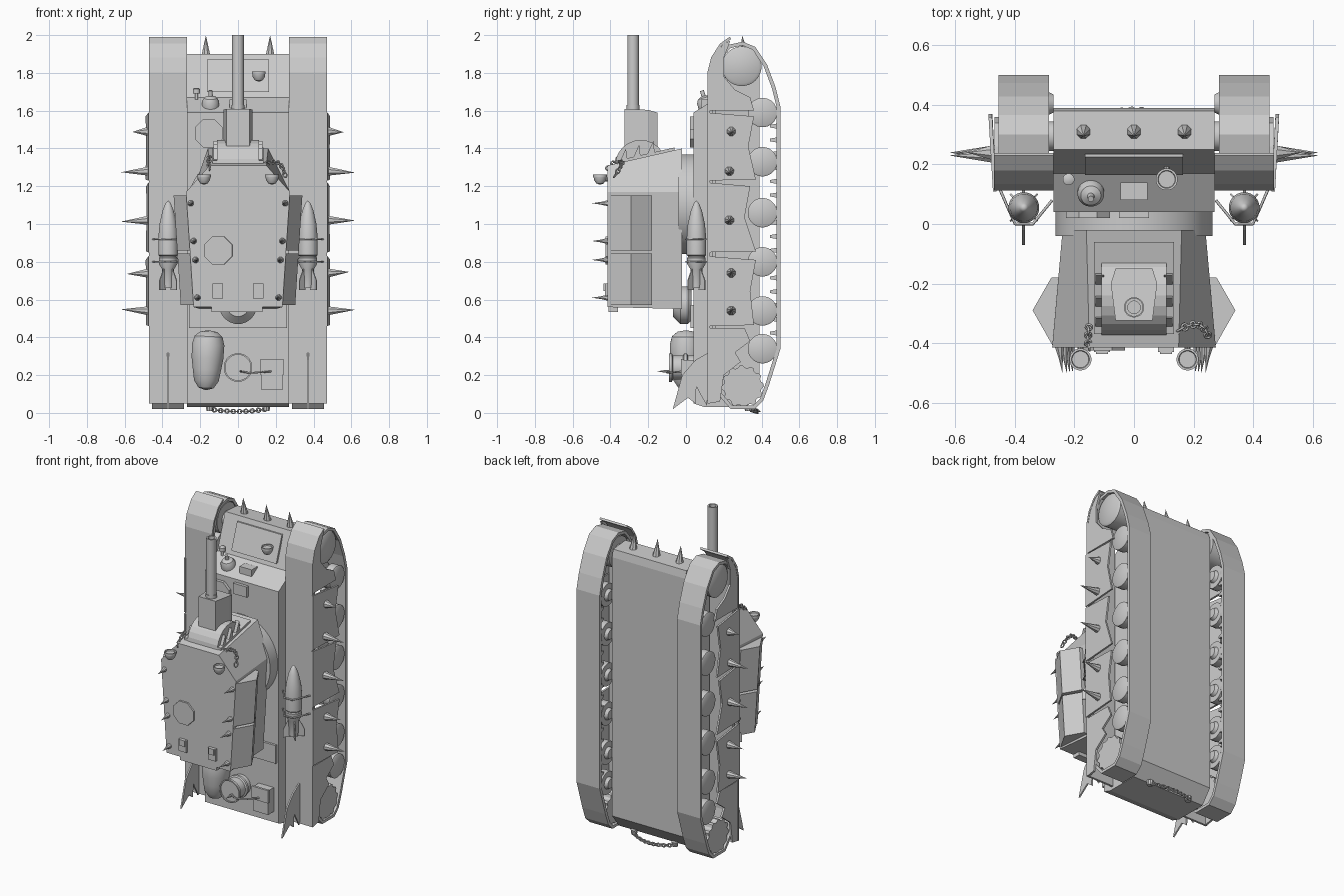
import bpy, bmesh, math, random
from mathutils import Vector as V

if "Cube" in bpy.data.objects:
    bpy.data.objects.remove(bpy.data.objects["Cube"])
random.seed(4)

def loft(name, rings, mirror=False, smooth=False):
    """Skin a list of equal-length point rings and cap both ends."""
    bm = bmesh.new()
    vs = [[bm.verts.new(p) for p in r] for r in rings]
    n = len(rings[0])
    for a, b in zip(vs, vs[1:]):
        for i in range(n):
            j = (i + 1) % n
            bm.faces.new((a[i], a[j], b[j], b[i]))
    bm.faces.new(vs[0])
    bm.faces.new(vs[-1])
    bmesh.ops.remove_doubles(bm, verts=bm.verts[:], dist=1e-5)
    bmesh.ops.recalc_face_normals(bm, faces=bm.faces[:])
    me = bpy.data.meshes.new(name)
    bm.to_mesh(me)
    bm.free()
    if smooth:
        me.shade_smooth()
        me.set_sharp_from_angle(angle=math.radians(35))
    ob = bpy.data.objects.new(name, me)
    bpy.context.collection.objects.link(ob)
    if mirror:
        ob.modifiers.new("mirror", 'MIRROR').use_mirror_merge = False
    return ob

def slab(name, yz, x0, x1, mirror=False):
    return loft(name, [[(x, y, z) for y, z in yz] for x in (x0, x1)], mirror)

def box(name, x, y, z, mirror=False):
    return slab(name, [(y[0], z[0]), (y[1], z[0]), (y[1], z[1]), (y[0], z[1])], *x, mirror)

def lathe(name, p, d, prof, n=24, mirror=False):
    """Revolve (radius, height) pairs about direction d from p."""
    q = V(d).to_track_quat('Z', 'Y')
    ring = lambda r, h: [V(p) + q @ V((r * math.cos(t), r * math.sin(t), h))
                         for t in [(i + .5) * math.tau / n for i in range(n)]]
    return loft(name, [ring(r, h) for r, h in prof], mirror, n > 8)

def strip(name, yz, x0, x1, closed, t):
    """Bent plate following a side-view path, mirrored to both sides."""
    n = len(yz)
    me = bpy.data.meshes.new(name)
    me.from_pydata([(x, y, z) for y, z in yz for x in (x0, x1)], [],
                   [(2*i, 2*i+1, (2*i+3) % (2*n), (2*i+2) % (2*n)) for i in range(n if closed else n - 1)])
    ob = bpy.data.objects.new(name, me)
    bpy.context.collection.objects.link(ob)
    s = ob.modifiers.new("thick", 'SOLIDIFY')
    s.thickness, s.offset = t, 0
    ob.modifiers.new("mirror", 'MIRROR').use_mirror_merge = False

def wires(name, paths, r, cyclic=False):
    cu = bpy.data.curves.new(name, 'CURVE')
    cu.dimensions, cu.bevel_depth, cu.bevel_resolution = '3D', r, 1
    for path in paths:
        s = cu.splines.new('POLY')
        s.points.add(len(path) - 1)
        for pt, c in zip(s.points, path):
            pt.co = (*c, 1)
        s.use_cyclic_u = cyclic
    ob = bpy.data.objects.new(name, cu)
    bpy.context.collection.objects.link(ob)

def chain(name, a, mid, b, n):
    """Alternating oval links along a quadratic curve."""
    a, mid, b = V(a), V(mid), V(b)
    at = lambda t: a*(1-t)**2 + mid*2*t*(1-t) + b*t*t
    links = []
    for i in range(n):
        p0, p1 = at(i / n), at((i + 1) / n)
        c, d = (p0 + p1) / 2, p1 - p0
        q = d.to_track_quat('X', 'Y' if i % 2 else 'Z')
        L = d.length * .68
        links.append([c + q @ V((L * math.cos(u), .011 * math.sin(u), 0))
                      for u in [k * math.tau / 10 for k in range(10)]])
    wires(name, links, .004, True)

# Hull (the tank stands on its tail: nose up, deck towards -y)
slab("hull", [(.39, .12), (.39, 1.84), (.38, 1.89), (.25, 1.9), (.17, 1.67), (.04, 1.59),
              (.04, .05), (.1, .03), (.32, .03)], -.27, .27)
slab("glacis_plate", [(.235, 1.87), (.225, 1.87), (.165, 1.70), (.19, 1.70)], -.165, .165)
box("deck_step", (-.26, .26), (.025, .05), (.45, .57))
box("vision_block", (-.045, .045), (.08, .14), (1.6, 1.66))
box("deck_plate", (-.05, .05), (.02, .05), (1.5, 1.57))
lathe("driver_hatch", (-.155, .05, 1.48), (0, -1, 0), [(.08, 0), (.08, .03)], 8)
lathe("hull_dome", (-.145, .11, 1.62), (0, -.3, 1), [(.045, 0), (.045, .03), (.034, .05), (.012, .06), (.01, .09), (0, .09)])
lathe("marker_lamp", (-.22, .15, 1.66), (0, 0, 1), [(.008, 0), (.008, .03), (.02, .03), (.02, .055), (.01, .06)], 12)
for x in (-.17, 0, .17):
    lathe("nose_spike", (x, .31, 1.89), (0, -.12, 1), [(.025, 0), (.021, .02), (0, .11)], 8)

# Track belts
outer = [(.5, .34), (.5, 1.62), (.475, 1.72), (.43, 1.84), (.36, 1.93), (.3, 1.955), (.23, 1.94), (.18, 1.88),
         (.15, 1.75), (.15, .25), (.18, .1), (.24, .03), (.36, .03), (.4, .07), (.44, .15)]
strip("track_belt", [(y - .01 if y > .4 else y, z) for y, z in outer], .285, .455, True, .02)
for i in range(18):
    z = .35 + i * .073
    lathe("guide_horn", (.30, .485, z), (0, -1, 0), [(.02, 0), (.01, .04)], 4, True)

# Road wheels, idler and sprocket
for z in (.34, .54, .80, 1.06, 1.33, 1.59):
    lathe("road_wheel", (.29, .405, z), (1, 0, 0), [(.03, -.02), (.04, 0), (.075, 0), (.075, .05), (.04, .055), (.04, .1),
          (.078, .105), (.078, .155), (.07, .16)], 24, True)
lathe("idler_wheel", (.29, .295, 1.835), (1, 0, 0), [(.1, 0), (.105, .15), (.09, .16)], 28, True)
lathe("axle_stub", (.26, .295, 1.835), (1, 0, 0), [(.05, 0), (.05, .05)], 16, True)
teeth = [(.3 + r * math.cos(t), .14 + r * math.sin(t)) for t, r in
         [(i * math.tau / 48, (.112, .112, .1, .1)[i % 4]) for i in range(48)]]
slab("drive_sprocket", teeth, .30, .445, True)

# Fenders, end plates and side skirts
strip("fender", [(.12, .05), (.12, 1.8), (.14, 1.88), (.185, 1.95), (.235, 1.985)], .27, .47, False, .014)
slab("front_skirt", [(.12, 1.6), (.12, 1.81), (.15, 1.89), (.2, 1.955), (.235, 1.97), (.2, 1.88), (.2, 1.78),
                     (.26, 1.71), (.34, 1.67), (.36, 1.6)], .455, .468, True)
slab("rear_skirt", [(.12, .45), (.31, .45), (.34, .38), (.26, .32), (.29, .27), (.2, .2), (.18, .06), (.12, .05)], .455, .468, True)
panels = [(1.59, 1.23, .36, .37), (1.22, .85, .34, .37), (.83, .46, .37, .36)]
for sx in (1, -1):
    for t, b, yt, yb in panels:
        k = random.uniform(0, .012)
        prof = [(.11, b), (.11, t), (yt, t - .02), (yt - .03, (t + b) / 2), (yb, b + .005)]
        loft("side_skirt", [[(sx * (x + (y - .11) * (.05 + k)), y, z) for y, z in prof] for x in (.462, .474)])
    for (y, z), tip in zip([(.24, 1.49), (.23, 1.28), (.23, 1.02), (.24, .74), (.24, .54)], (.56, .62, .62, .59, .62)):
        lathe("side_spike", (sx * .465, y, z), (sx, 0, random.uniform(-.06, .06)),
              [(.028, 0), (.024, .02), (0, tip - .465)], 8)

# Jagged tail blades
slab("tail_blade", [(-.07, .02), (-.045, .11), (-.02, .2), (.05, .28), (.12, .32), (.12, .14), (.11, .04), (.075, .1),
                    (.055, .14), (.05, .05), (.01, .08)], .366, .376, True)

# Rockets carried on the fenders
lathe("rocket", (.37, .055, .66), (0, 0, 1), [(.028, 0), (.032, .1), (.05, .13), (.05, .16), (.046, .165), (.046, .17), (.052, .175),
      (.052, .27), (.046, .34), (.03, .41), (.014, .45), (0, .465)], 20, True)
for a in range(4):
    c, s = math.cos(a * math.pi / 2 + .785), math.sin(a * math.pi / 2 + .785)
    fin = [(.02, .65), (.065, .65), (.065, .7), (.03, .77)]
    loft("rocket_fin", [[(.37 + r * c - w * s, .055 + r * s + w * c, z) for r, z in fin] for w in (-.003, .003)], True)
for z in (.8, .92):
    wires("rocket_strap", [[(s * .275, .08, z), (s * .34, 0, z), (s * .40, 0, z), (s * .45, .115, z)] for s in (1, -1)], .005)

# Turret ring and body
lathe("turret_ring", (0, .05, 1.105), (0, -1, 0), [(.265, 0), (.265, .09)], 40)
def plan(y, pts):
    return [(x, y, z) for x, z in pts] + [(-x, y, z) for x, z in reversed(pts)]
loft("turret", [plan(-.02, [(.16, 1.4), (.24, 1.17), (.2, .55)]),
                plan(-.415, [(.15, 1.31), (.275, 1.17), (.235, .56)])])
box("turret_rear_lip", (-.14, .13), (-.41, -.36), (.535, .57))
lathe("turret_rear_bulge", (0, -.02, .57), (0, 1, 0), [(.06, -.05), (.1, -.01), (.1, .03), (.08, .05)], 20)

# Wedge armour boxes on turret cheeks
for z0, z1 in ((.57, .845), (.86, 1.15)):
    sec = lambda z: [(.235 + (z - .57) * .065 + o, y, z) for o, y in ((-.04, -.18), (.005, -.18), (.068, -.29), (.0, -.41), (-.04, -.4))]
    loft("cheek_armour", [sec(z0), sec((z0 + z1) / 2), sec(z1)], True)

# Roof hatch, blocks and spikes
lathe("roof_hatch", (-.105, -.41, .86), (0, -1, 0), [(.082, 0), (.08, .015)], 8)
box("roof_block", (.08, .135), (-.43, -.4), (.605, .685), True)
box("roof_block_top", (.088, .127), (-.437, -.42), (.645, .685), True)
for x, z in ((.25, 1.11), (.235, .91), (.225, .81), (.215, .61)):
    lathe("roof_spike", (x, -.41, z), (-.1, -1, 0), [(.018, 0), (.015, .012), (.008, .04), (0, .09)], 8, True)

# Gun mantlet, cradle and barrel
loft("front_plate", [[(x, -.06, 1.37), (x, -.06, 1.405), (x, -.37, 1.335), (x, -.37, 1.3)] for x in (-.135, .135)])
arc = [(-.24 + .135 * math.cos(i * math.pi / 12), 1.31 + .135 * math.sin(i * math.pi / 12)) for i in range(13)]
slab("mantlet", arc, -.11, .11)
cradle = [(.062, -.15), (.078, -.2), (.062, -.325), (-.062, -.325), (-.078, -.2), (-.062, -.15)]
loft("gun_cradle", [[(x, y, 1.38) for x, y in cradle],
                    [(x, y, 1.61 - max(0, y + .22) * .3) for x, y in cradle]])
lathe("gun_barrel", (0, -.28, 1.58), (0, 0, 1), [(.034, 0), (.034, .05), (.031, .05), (.031, .42), (.021, .42), (.021, .3)], 24)
for y, z in ((-.33, 1.33), (-.26, 1.35), (-.185, 1.37)):
    slab("mantlet_fin", [(y - .02, z), (y + .02, z), (y + .012, z + .07)], .1, .13, True)

# Lamps
lamp = [(.006, -.03), (.02, -.025), (.032, -.008), (.035, .01), (.037, .01), (.037, .022), (.03, .022), (.028, .014)]
lathe("turret_lamp", (.18, -.455, 1.24), (0, 0, 1), lamp, 20, True)
lathe("lamp_post", (.18, -.4, 1.235), (0, -1, 0), [(.01, 0), (.01, .04)], 10, True)
lathe("nose_lamp", (.11, .15, 1.785), (0, 0, 1), lamp, 20)
lathe("nose_lamp_post", (.11, .21, 1.77), (0, -1, 0), [(.01, 0), (.01, .05)], 10)

# Chains
chain("roof_chain_right", (.13, -.37, 1.31), (.23, -.3, 1.37), (.25, -.38, 1.25), 11)
chain("roof_chain_left", (-.15, -.34, 1.36), (-.16, -.38, 1.33), (-.15, -.42, 1.29), 6)
chain("tail_chain", (-.15, .34, .02), (0, .42, -.005), (.15, .34, .02), 18)
lathe("tow_eye", (.15, .33, .04), (0, 0, -1), [(.022, 0), (.018, .03)], 10, True)

# Rear deck stowage: sack, drum, box and hose
lathe("sack", (-.17, .0, .12), (.05, 0, 1), [(0, 0), (.04, .012), (.066, .05), (.076, .11), (.085, .17), (.087, .24),
      (.075, .285), (.045, .31), (0, .318)], 20)
lathe("fuel_drum", (0, .05, .24), (0, -1, 0), [(.065, 0), (.065, .04), (.075, .045), (.075, .06), (.065, .065), (.065, .12),
      (.076, .125), (.076, .14), (.068, .14), (.068, .132)], 24)
lathe("drum_tap", (.015, -.08, .22), (0, -1, 0), [(.008, 0), (.008, .03), (.004, .05), (0, .075)], 8)
box("tool_box", (.125, .235), (-.02, .05), (.12, .28))
box("tool_box_lid", (.12, .24), (-.027, -.012), (.2, .285))
wires("hose", [[(.01, -.09, .22), (.06, -.1, .212), (.12, -.07, .215), (.18, -.02, .22)]], .005)
